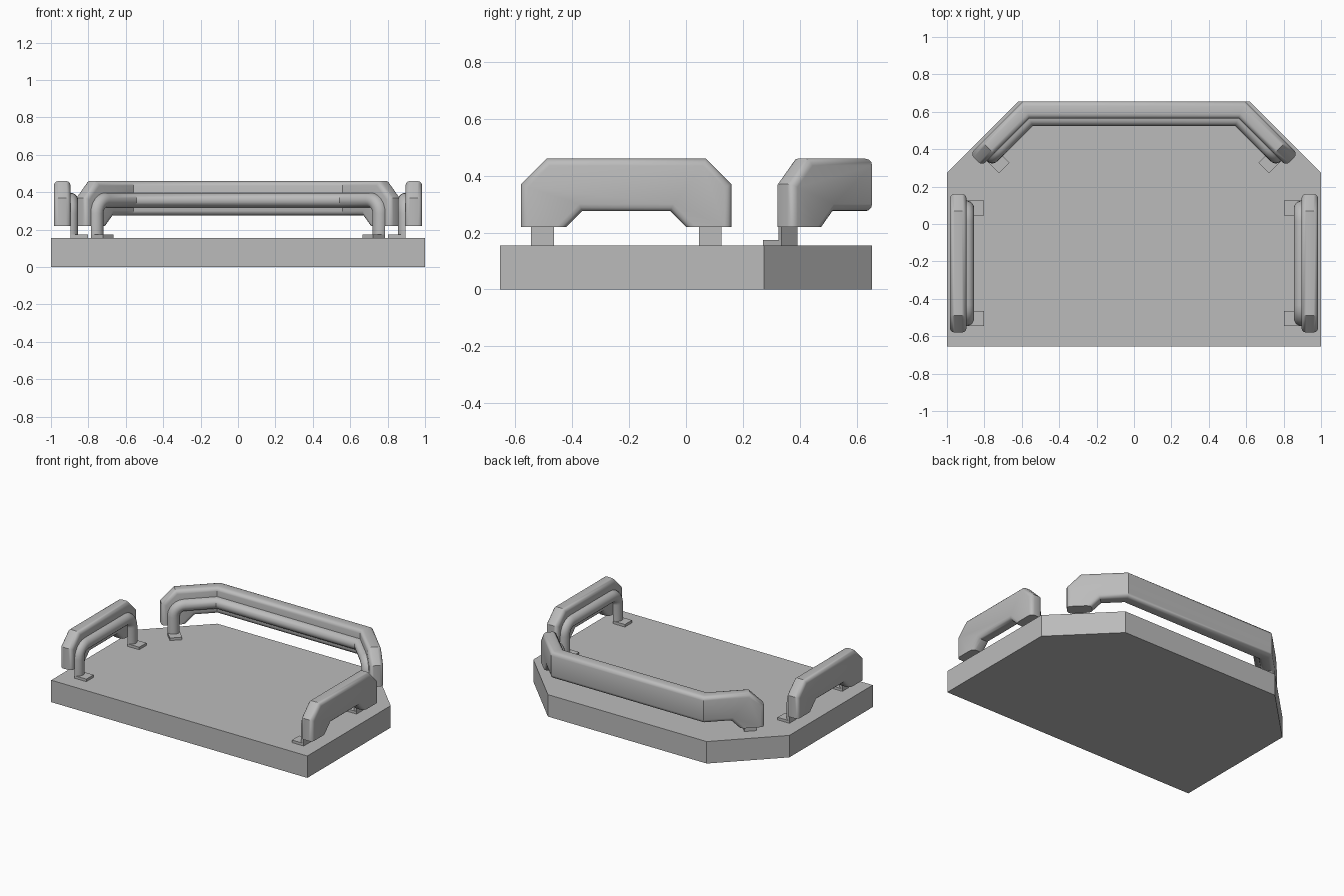
import bpy, bmesh, math

cube = bpy.data.objects.get("Cube")
if cube:
    bpy.data.objects.remove(cube)

grey = bpy.data.materials.new("plain_grey")
grey.use_nodes = True
grey.diffuse_color = (0.5, 0.5, 0.5, 1)
grey.node_tree.nodes["Principled BSDF"].inputs["Base Color"].default_value = (0.5, 0.5, 0.5, 1)

DECK = 0.155      # height of the deck surface
DEPTH = 0.09      # thickness of a pad
RADIUS = 0.04     # radius of a rail
BEND = 0.558      # where the back guard turns, from its middle


def finish(name, bm, place=None, smooth=True):
    """Move the vertices into place and make the object."""
    if place:
        for v in bm.verts:
            v.co = place(*v.co)
    bmesh.ops.recalc_face_normals(bm, faces=bm.faces)
    mesh = bpy.data.meshes.new(name)
    bm.to_mesh(mesh)
    bm.free()
    mesh.materials.append(grey)
    if smooth:
        mesh.shade_smooth()
        mesh.set_sharp_from_angle(angle=math.radians(35))
    obj = bpy.data.objects.new(name, mesh)
    bpy.context.collection.objects.link(obj)


def prism(points, offset):
    """Extrude a flat outline."""
    bm = bmesh.new()
    face = bm.faces.new([bm.verts.new(p) for p in points])
    top = bmesh.ops.extrude_face_region(bm, geom=[face])["geom"]
    verts = [g for g in top if isinstance(g, bmesh.types.BMVert)]
    bmesh.ops.translate(bm, verts=verts, vec=offset)
    bmesh.ops.recalc_face_normals(bm, faces=bm.faces)
    return bm


# Local guard space: x runs along the guard, y points outward, z is up.
def side_place(sign):
    return lambda s, d, z: (sign * (0.895 + d), s - 0.21, z)


def back_place(s, d, z):
    sign, a = (1 if s > 0 else -1), abs(s)
    c = math.sqrt(0.5)
    if abs(a - BEND) < 1e-4:          # mitred joint
        x, y = BEND + d * math.tan(math.pi / 8), d
    elif a < BEND:
        x, y = a, d
    else:
        x, y = BEND + (a - BEND + d) * c, (d - a + BEND) * c
    return sign * x, 0.565 + y, z


def pad(name, half, place, bends):
    right = [(half - 0.215, 0.275), (half - 0.16, 0.22), (half, 0.22),
             (half, 0.37), (half - 0.09, 0.46)]
    outline = right + [(-s, z) for s, z in reversed(right)]
    bm = prism([(s, 0, z) for s, z in outline], (0, DEPTH, 0))
    edges = [e for e in bm.edges
             if abs(e.verts[0].co.y - e.verts[1].co.y) < 1e-4
             and max(v.co.z for v in e.verts) > 0.23]
    bmesh.ops.bevel(bm, geom=edges, offset=0.025, segments=3,
                    profile=0.5, affect='EDGES')
    for b in bends:
        bmesh.ops.bisect_plane(bm, geom=bm.verts[:] + bm.edges[:] + bm.faces[:],
                               plane_co=(b, 0, 0), plane_no=(1, 0, 0))
    finish(name, bm, place)


def rail(name, half, place, bends):
    foot, top, turn = half - 0.075, 0.357, 0.07
    # Each path entry: along, up, and the outward direction in the guard plane
    path = [(foot, DECK, 0.0)]
    for i in range(7):
        t = math.pi / 2 * i / 6
        path.append((foot - turn + turn * math.cos(t),
                     top - turn + turn * math.sin(t), t))
    path += [(b, top, math.pi / 2) for b in bends if b > 0]
    path += [(-s, z, math.pi - t) for s, z, t in reversed(path)]
    bm = bmesh.new()
    rings = []
    for s, z, t in path:
        ring = []
        for k in range(11):           # half-round section, flat against the pad
            a = math.pi * k / 10
            r = RADIUS * math.cos(a)
            ring.append(bm.verts.new((s + r * math.cos(t), -RADIUS * math.sin(a),
                                      z + r * math.sin(t))))
        rings.append(ring)
    for p, q in zip(rings, rings[1:]):
        for k in range(11):
            j = (k + 1) % 11
            bm.faces.new((p[k], p[j], q[j], q[k]))
    bm.faces.new(rings[0])
    bm.faces.new(rings[-1])
    finish(name, bm, place)


def foot_plate(name, s, place):
    w = 0.04
    outline = [(s - w, 0, DECK), (s + w, 0, DECK),
               (s + w, -0.092, DECK), (s - w, -0.092, DECK)]
    finish(name, prism(outline, (0, 0, 0.018)), place, smooth=False)


def guard(prefix, half, place, bends=()):
    pad(prefix + "_pad", half, place, bends)
    rail(prefix + "_rail", half, place, bends)
    for end, sign in (("first", -1), ("second", 1)):
        foot_plate(f"{prefix}_{end}_foot", sign * (half - 0.075), place)


# Deck slab with cut back corners
half_deck = [(1, -0.655), (1, 0.275), (0.62, 0.655)]
deck = half_deck + [(-x, y) for x, y in reversed(half_deck)]
finish("deck", prism([(x, y, 0) for x, y in deck], (0, 0, DECK)), smooth=False)

# Guards around three sides
guard("left", 0.37, side_place(1))
guard("right", 0.37, side_place(-1))
guard("back", 0.917, back_place, (BEND, -BEND))
